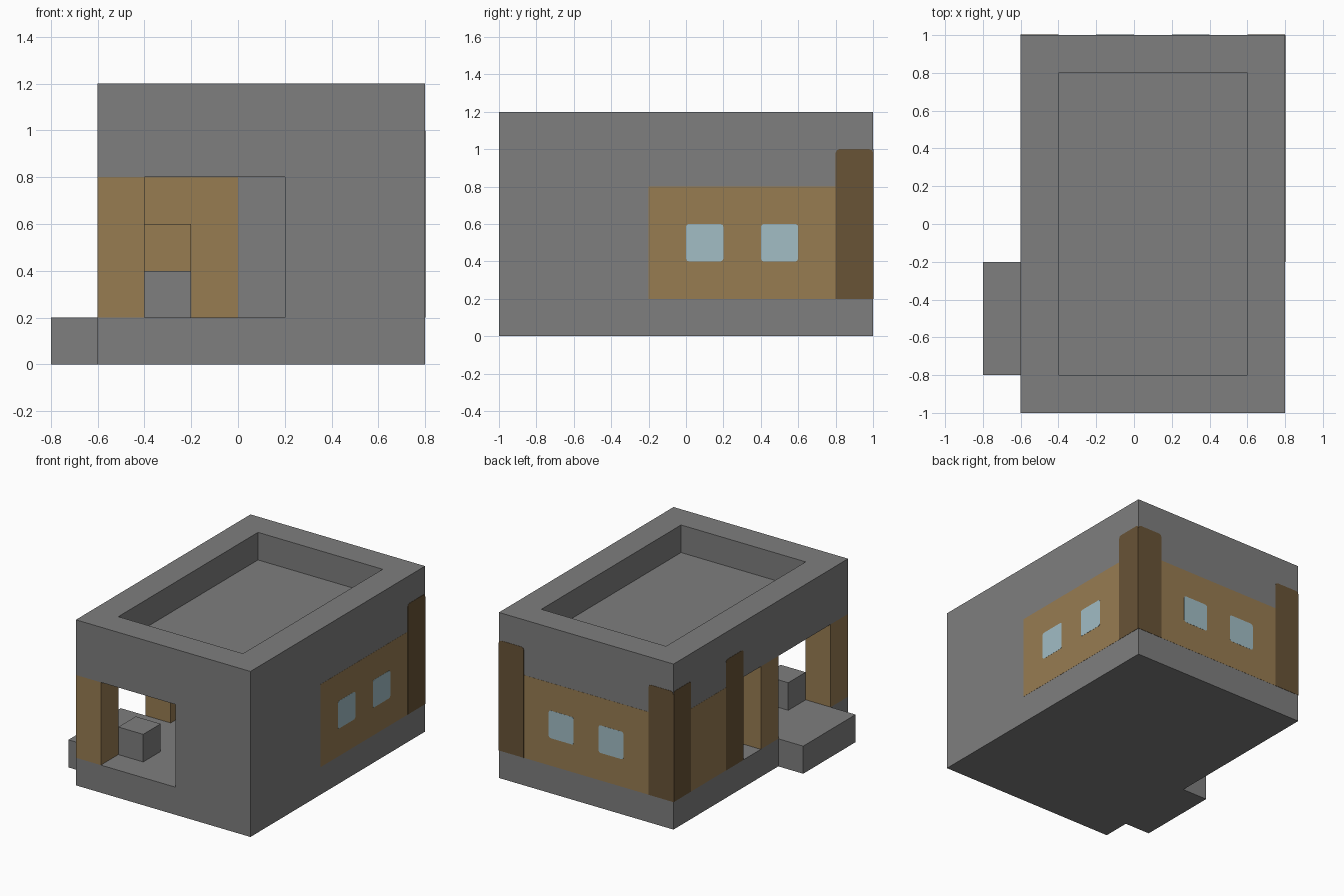
import bpy
import bmesh
from mathutils import Vector

cube = bpy.data.objects.get("Cube")
if cube:
    bpy.data.objects.remove(cube, do_unlink=True)


def material(name, rgb):
    mat = bpy.data.materials.new(name)
    mat.use_nodes = True
    color = (*rgb, 1)
    mat.diffuse_color = color
    mat.node_tree.nodes["Principled BSDF"].inputs["Base Color"].default_value = color
    return mat


STONE = material("grey stone", (0.21, 0.21, 0.21))
PLANK = material("light wood", (0.31, 0.2, 0.083))
LOG = material("dark wood", (0.14, 0.087, 0.037))
GLASS = material("pale blue glass", (0.36, 0.51, 0.56))


def box(name, lo, hi, mat, round_axis=None, radius=0.0, top_only=False):
    """Box between two corners; edges along round_axis can be rounded."""
    lo, hi = Vector(lo), Vector(hi)
    bm = bmesh.new()
    bmesh.ops.create_cube(bm, size=1)
    for v in bm.verts:
        v.co = Vector([(lo[i] + hi[i]) / 2 + v.co[i] * (hi[i] - lo[i]) for i in range(3)])
    if round_axis is not None:
        middle = (lo.z + hi.z) / 2
        edges = [e for e in bm.edges
                 if abs((e.verts[0].co - e.verts[1].co)[round_axis]) > 1e-5
                 and (not top_only or e.verts[0].co.z > middle)]
        # keep only the edges that run straight through the plate
        edges = [e for e in edges
                 if all(abs((e.verts[0].co - e.verts[1].co)[i]) < 1e-5
                        for i in range(3) if i != round_axis)]
        bmesh.ops.bevel(bm, geom=edges, offset=radius, segments=2,
                        profile=0.5, affect='EDGES')
    mesh = bpy.data.meshes.new(name)
    bm.to_mesh(mesh)
    bm.free()
    mesh.materials.append(mat)
    obj = bpy.data.objects.new(name, mesh)
    bpy.context.collection.objects.link(obj)
    return obj


def plate(name, axis, side, surface, span, heights, mat, lift, radius=0.0, top_only=False):
    """Thin plate on a wall facing along axis (0 = x, 1 = y)."""
    lo, hi = [0, 0, heights[0]], [0, 0, heights[1]]
    a, b = surface - side * 0.002, surface + side * lift
    lo[axis], hi[axis] = min(a, b), max(a, b)
    lo[1 - axis], hi[1 - axis] = span
    return box(name, lo, hi, mat, axis if radius else None, radius, top_only)


def carve(target, lo, hi):
    """Subtract a box from the target."""
    cutter = box("cutter", lo, hi, STONE)
    cutter.hide_render = True
    mod = target.modifiers.new("carve", 'BOOLEAN')
    mod.operation, mod.solver, mod.object = 'DIFFERENCE', 'EXACT', cutter
    bpy.context.view_layer.objects.active = target
    bpy.ops.object.modifier_apply(modifier=mod.name)
    bpy.data.objects.remove(cutter, do_unlink=True)


# Stone shell with a sunken roof and an open corner porch
shell = box("building_shell", (-0.6, -1, 0), (0.8, 1, 1.2), STONE)
carve(shell, (-0.4, -0.8, 1.0), (0.6, 0.8, 1.4))
carve(shell, (-0.8, -1.2, 0.2), (0.2, 0.2, 0.8))

# Entrance step and porch contents
box("entrance_step", (-0.8, -0.8, 0), (-0.6, -0.2, 0.2), STONE)
box("porch_block", (-0.4, -0.8, 0.2), (-0.2, -0.6, 0.4), STONE)
box("porch_bench", (-0.4, 0, 0.2), (-0.2, 0.2, 0.6), PLANK)
box("front_porch_post", (-0.6, -1, 0.2), (-0.4, -0.8, 0.8), PLANK)
box("middle_porch_post", (-0.6, -0.2, 0.2), (-0.4, 0, 0.8), PLANK)

# Plank cladding on the walls
WALL = (0.2, 0.8)
plate("left_side_planks", 0, 1, 0.8, (-0.2, 0.8), WALL, PLANK, 0.001)
plate("right_side_planks", 0, -1, -0.6, (0.4, 0.8), WALL, PLANK, 0.001)
plate("back_planks", 1, 1, 1.0, (-0.4, 0.6), WALL, PLANK, 0.001)
plate("porch_planks", 1, -1, 0.2, (-0.4, 0), WALL, PLANK, 0.001)

# Dark corner logs with rounded tops
TALL = (0.2, 1.0)
for name, axis, side, surface, span in (
        ("left_corner_log", 0, 1, 0.8, (0.8, 1)),
        ("right_corner_log", 0, -1, -0.6, (0.8, 1)),
        ("porch_corner_log", 0, -1, -0.6, (0.2, 0.4)),
        ("back_left_log", 1, 1, 1.0, (0.6, 0.8)),
        ("back_right_log", 1, 1, 1.0, (-0.6, -0.4))):
    plate(name, axis, side, surface, span, TALL, LOG, 0.002, 0.02, True)
plate("porch_log_return", 1, -1, 0.2, (-0.6, -0.4), WALL, LOG, 0.001)

# Windows
PANE = (0.4, 0.6)
for i, start in enumerate((0, 0.4)):
    plate(f"side_window_{i + 1}", 0, 1, 0.8, (start, start + 0.2), PANE, GLASS, 0.002, 0.015)
    plate(f"back_window_{i + 1}", 1, 1, 1.0, (start - 0.2, start), PANE, GLASS, 0.002, 0.015)
